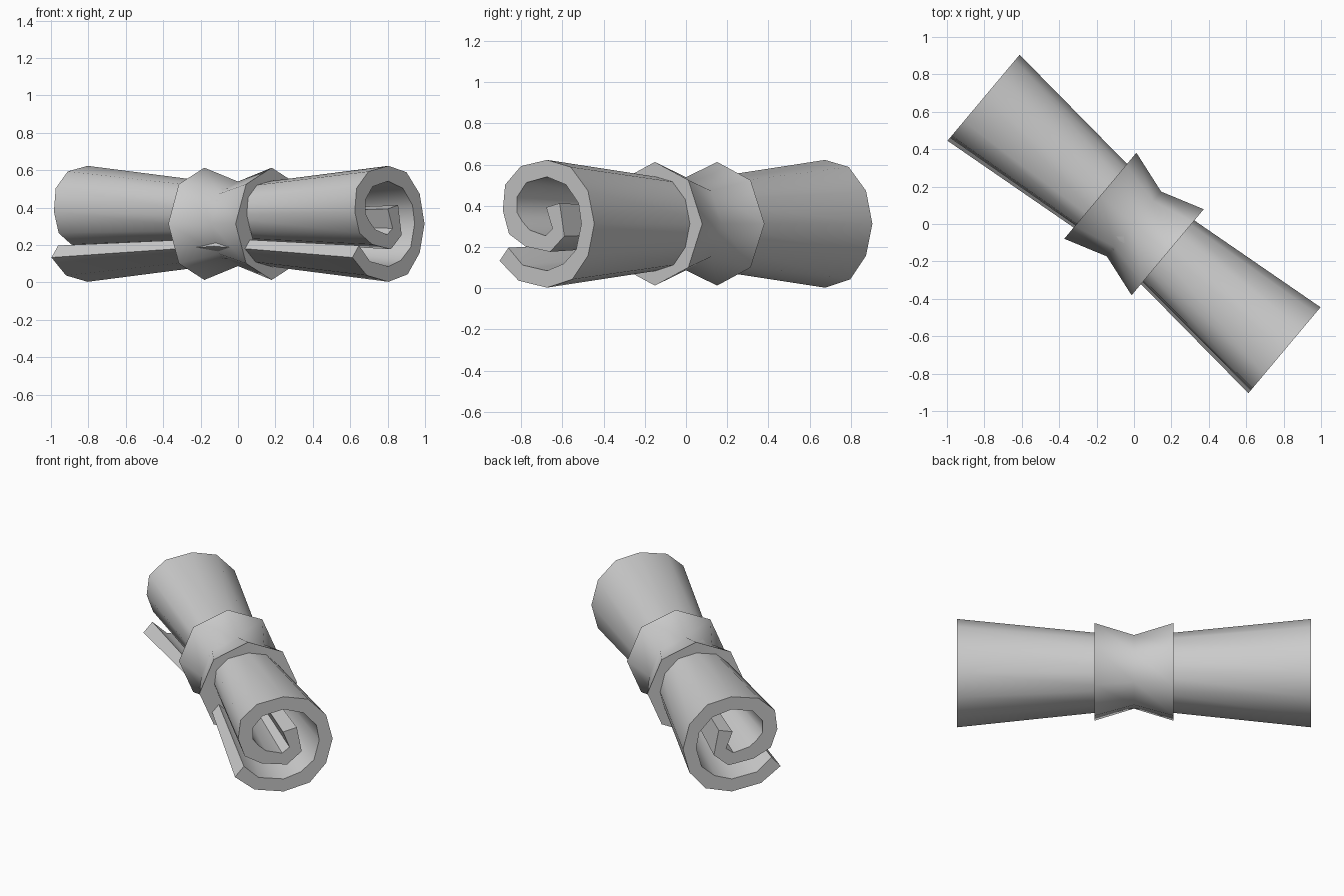
import bpy
import bmesh
import math
from mathutils import Matrix, Vector

if "Cube" in bpy.data.objects:
    bpy.data.objects.remove(bpy.data.objects["Cube"], do_unlink=True)

paper = bpy.data.materials.new("plain grey")
paper.use_nodes = True
paper.diffuse_color = (0.6, 0.6, 0.6, 1)
paper.node_tree.nodes["Principled BSDF"].inputs["Base Color"].default_value = paper.diffuse_color

# The roll lies along local x, then is turned and lifted onto the ground
HALF_LENGTH = 1.05
PLACE = Matrix.Translation((0, 0, 0.313)) @ Matrix.Rotation(math.radians(-40), 4, "Z")


def add_ring(bm, points, x, scale):
    """Add one cross-section of (y, z) points at position x."""
    return [bm.verts.new((x, y * scale, z * scale)) for y, z in points]


def bridge(bm, first, second):
    """Join two closed loops of equal length with quads."""
    count = len(first)
    for i in range(count):
        j = (i + 1) % count
        bm.faces.new((first[i], first[j], second[j], second[i]))


def finish(bm, name, smooth_angle):
    bmesh.ops.recalc_face_normals(bm, faces=bm.faces)
    bmesh.ops.transform(bm, matrix=PLACE, verts=bm.verts)
    mesh = bpy.data.meshes.new(name)
    bm.to_mesh(mesh)
    bm.free()
    mesh.materials.append(paper)
    obj = bpy.data.objects.new(name, mesh)
    bpy.context.collection.objects.link(obj)
    bpy.ops.object.select_all(action="DESELECT")
    obj.select_set(True)
    bpy.context.view_layer.objects.active = obj
    bpy.ops.object.shade_smooth_by_angle(angle=math.radians(smooth_angle))
    return obj


def build_scroll():
    # Spiral sheet profile in hundredths, from the loose outer edge inwards
    outer = [(-30, -18), (-18, -27.6), (0, -31), (16, -27), (26, -15.5), (30, 0),
             (26, 16), (15, 27.6), (0, 31), (-16.5, 28), (-26.5, 19), (-28, 6.5),
             (-24, -5), (-13.6, -11), (2, -13.6), (11, -6), (8, 10)]
    inner = [(-24.5, -11.6), (-15.5, -20), (0, -22.8), (10.5, -19.4), (18.5, -12.5),
             (21.8, 0), (20, 10), (12, 19), (0, 22.8), (-13, 20), (-19, 13), (-19, 5.5),
             (-15.5, 1), (-11, -3), (-1, -5.8), (3.5, -2.4), (-0.5, 8)]
    profile = [Vector(p) / 100 for p in outer + inner[::-1]]
    bm = bmesh.new()

    # Full size at both ends, pinched in the middle
    rings = [add_ring(bm, profile, x, scale)
             for x, scale in ((-HALF_LENGTH, 1), (0, 0.665), (HALF_LENGTH, 1))]
    bridge(bm, rings[0], rings[1])
    bridge(bm, rings[1], rings[2])

    # Sheet thickness at the two ends
    for ring in (rings[0], rings[-1]):
        for i in range(len(outer) - 1):
            bm.faces.new((ring[i], ring[i + 1], ring[-i - 2], ring[-i - 1]))
    return finish(bm, "rolled_scroll", 50)


def build_band():
    # Eight-sided tie, narrow at the waist and flared at both edges
    sides = 8
    octagon = [(math.cos(math.tau * i / sides), math.sin(math.tau * i / sides))
               for i in range(sides)]
    bm = bmesh.new()
    section = ((-0.235, 0.3), (0, 0.226), (0.235, 0.3), (0.235, 0.19), (-0.235, 0.19))
    rings = [add_ring(bm, octagon, x, radius) for x, radius in section]
    for i, ring in enumerate(rings):
        bridge(bm, ring, rings[(i + 1) % len(rings)])
    return finish(bm, "waist_band", 50)


build_scroll()
build_band()
